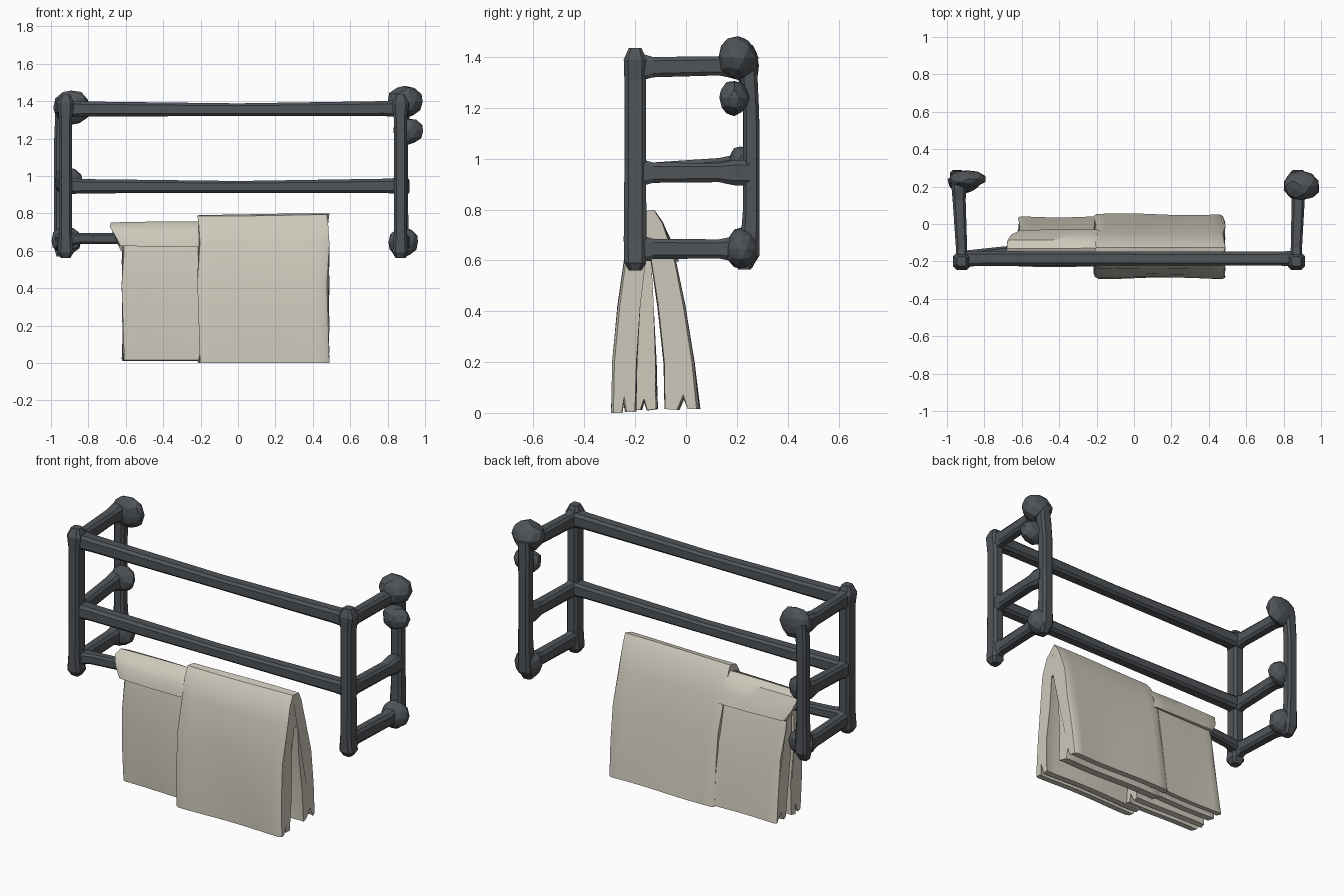
import bpy, bmesh, math, random
from mathutils import Vector

random.seed(4)


def material(name, rgb):
    m = bpy.data.materials.new(name)
    m.diffuse_color = (*rgb, 1)
    return m


metal = material("dark slate metal", (0.080, 0.089, 0.098))
cloth = material("cream cloth", (0.62, 0.585, 0.50))


def finish(name, bm, mat, angle=None):
    bmesh.ops.recalc_face_normals(bm, faces=bm.faces[:])
    me = bpy.data.meshes.new(name)
    bm.to_mesh(me)
    bm.free()
    me.materials.append(mat)
    ob = bpy.data.objects.new(name, me)
    bpy.context.collection.objects.link(ob)
    if angle:
        bpy.ops.object.select_all(action='DESELECT')
        ob.select_set(True)
        bpy.context.view_layer.objects.active = ob
        bpy.ops.object.shade_smooth_by_angle(angle=math.radians(angle))
    return ob


def loft(name, rings, mat, angle=None):
    bm = bmesh.new()
    vr = [[bm.verts.new(p) for p in r] for r in rings]
    n = len(vr[0])
    for a, b in zip(vr, vr[1:]):
        for i in range(n):
            j = (i + 1) % n
            bm.faces.new((a[i], a[j], b[j], b[i]))
    bm.faces.new(vr[0][::-1])
    bm.faces.new(vr[-1])
    return finish(name, bm, mat, angle)


def beam(name, stations):
    """Chamfered bar through (position, width, height) stations."""
    pts = [Vector(s[0]) for s in stations]
    d = pts[-1] - pts[0]
    k = max(range(3), key=lambda i: abs(d[i]))
    X, Y, Z = Vector((1, 0, 0)), Vector((0, 1, 0)), Vector((0, 0, 1))
    u, v = [(Y, Z), (X, Z), (X, Y)][k]
    c = 0.62
    shape = [(1, c), (c, 1), (-c, 1), (-1, c), (-1, -c), (-c, -1), (c, -1), (1, -c)]
    rings = [[p + u * a * w / 2 + v * b * h / 2 for a, b in shape]
             for p, (_, w, h) in zip(pts, stations)]
    return loft(name, rings, metal)


def knob(name, centre, radii):
    bm = bmesh.new()
    bmesh.ops.create_icosphere(bm, subdivisions=2, radius=1)
    for vt in bm.verts:
        s = random.uniform(0.93, 1.05)
        vt.co = Vector([c + r * q * s for c, r, q in zip(centre, radii, vt.co)])
    return finish(name, bm, metal)


FY = -0.2
LX, RX = -0.922, 0.868

# front posts with slightly swollen caps
for side, x in (("left", LX), ("right", RX)):
    beam(side + "_front_post", [
        ((x, FY, 0.56), 0.05, 0.05), ((x, FY, 0.59), 0.085, 0.085),
        ((x, FY, 0.68), 0.07, 0.09), ((x, FY, 0.95), 0.07, 0.085),
        ((x, FY, 1.31), 0.07, 0.085), ((x, FY, 1.39), 0.09, 0.09),
        ((x, FY, 1.435), 0.05, 0.05)])

# long top and middle rails
for nm, z, h in (("top_rail", 1.358, 0.08), ("middle_rail", 0.945, 0.076)):
    y = -0.185
    beam(nm, [((LX, y, z), 0.085, h + 0.01), ((LX + 0.1, y, z), 0.08, h),
              ((0, y, z - 0.004), 0.075, h - 0.012),
              ((RX - 0.09, y, z + 0.002), 0.075, h),
              ((RX, y, z + 0.002), 0.085, h + 0.01)])

# short lower rail that ends inside the towel
beam("lower_rail", [((LX, -0.185, 0.66), 0.08, 0.075), ((-0.84, -0.165, 0.665), 0.06, 0.06),
                    ((-0.55, -0.13, 0.665), 0.05, 0.06)])

# side arms
for side, x, x2 in (("left", LX, -0.935), ("right", RX, 0.878)):
    for nm, z, rise in (("top", 1.36, 0.005), ("middle", 0.945, 0.02 if side == "left" else 0.0),
                        ("bottom", 0.645, 0.0)):
        beam(f"{side}_{nm}_arm", [
            ((x, FY, z), 0.06, 0.12), ((x, -0.13, z), 0.06, 0.08),
            ((x2, 0.13, z + rise), 0.07, 0.075), ((x2, 0.19, z + rise), 0.08, 0.1),
            ((x2, 0.25, z + rise), 0.07, 0.1)])

# back posts
beam("left_back_post", [((-0.945, 0.235, 0.57), 0.05, 0.05), ((-0.945, 0.25, 0.62), 0.08, 0.075),
                        ((-0.95, 0.255, 0.8), 0.065, 0.06), ((-0.95, 0.255, 1.2), 0.065, 0.06),
                        ((-0.94, 0.25, 1.38), 0.07, 0.06)])
beam("right_back_post", [((0.875, 0.23, 0.565), 0.05, 0.05), ((0.875, 0.25, 0.62), 0.08, 0.08),
                         ((0.875, 0.257, 0.8), 0.07, 0.066), ((0.875, 0.257, 1.18), 0.07, 0.062),
                         ((0.88, 0.25, 1.29), 0.075, 0.065), ((0.885, 0.245, 1.38), 0.07, 0.065)])

# lumpy wall knobs
knob("left_top_knob", (-0.892, 0.24, 1.365), (0.1, 0.05, 0.095))
knob("left_middle_knob", (-0.905, 0.215, 0.975), (0.075, 0.05, 0.075))
knob("left_bottom_knob", (-0.915, 0.22, 0.655), (0.082, 0.06, 0.08))
knob("right_top_knob", (0.893, 0.205, 1.397), (0.095, 0.08, 0.085))
knob("right_upper_knob", (0.908, 0.19, 1.24), (0.083, 0.06, 0.07))
knob("right_bottom_knob", (0.885, 0.22, 0.645), (0.085, 0.065, 0.08))


def towel(name, x0, x1, prof, steps=14, skew=0.0):
    """Draped profile (y, z) run along x, with soft ripples and pinched ends."""
    xs = [x0] + [x0 + 0.015 + (x1 - x0 - 0.03) * i / steps for i in range(steps + 1)] + [x1]
    my = sum(p[0] for p in prof) / len(prof)
    rings = []
    for k, x in enumerate(xs):
        t = (x - x0) / (x1 - x0)
        pin = 0.94 if k in (0, len(xs) - 1) else 1.0
        ring = []
        for i, (y, z) in enumerate(prof):
            rip = 0.005 * math.sin(9 * x + 4 * z + (2 if y > my else 0)) * (1 - z / 0.9)
            dx = 0.0
            if k < 2 or k > len(xs) - 3:
                dx = 0.008 * math.sin(i * 2.1 + 1)
            ring.append((x + dx + skew * (1 - t) * (0.75 - z),
                         my + (y - my) * pin + rip,
                         max(0.0, z + 0.004 * math.sin(5 * x + i) * (1 if z > 0.03 else 0))))
        rings.append(ring)
    return loft(name, rings, cloth, 38)


# wide folded half, front leg over the rail to back leg, notched hems
towel("towel_wide_fold", -0.21, 0.482, [
    (-0.29, 0.0), (-0.287, 0.2), (-0.268, 0.42), (-0.238, 0.64), (-0.205, 0.74), (-0.165, 0.79),
    (-0.125, 0.795), (-0.09, 0.745), (-0.045, 0.62), (-0.005, 0.42), (0.03, 0.2), (0.052, 0.015),
    (0.015, 0.015), (-0.005, 0.07), (-0.03, 0.012), (-0.08, 0.015),
    (-0.085, 0.2), (-0.11, 0.42), (-0.138, 0.6), (-0.16, 0.6), (-0.182, 0.42), (-0.195, 0.2),
    (-0.2, 0.005), (-0.235, 0.003), (-0.245, 0.06), (-0.255, 0.0)])

# narrow half, tucked inside the wide one
towel("towel_narrow_fold", -0.615, -0.12, [
    (-0.218, 0.015), (-0.222, 0.2), (-0.212, 0.42), (-0.2, 0.6), (-0.18, 0.7), (-0.145, 0.74),
    (-0.105, 0.735), (-0.075, 0.67), (-0.045, 0.55), (-0.01, 0.38), (0.018, 0.2), (0.04, 0.02),
    (0.01, 0.02), (-0.01, 0.07), (-0.03, 0.02), (-0.07, 0.02),
    (-0.08, 0.2), (-0.1, 0.42), (-0.125, 0.6), (-0.14, 0.6), (-0.13, 0.42), (-0.12, 0.2),
    (-0.115, 0.015), (-0.15, 0.01), (-0.165, 0.06), (-0.18, 0.012)])

# loose flap over the narrow half
towel("towel_flap", -0.685, -0.19, [
    (-0.228, 0.625), (-0.215, 0.69), (-0.18, 0.735), (-0.13, 0.753), (-0.085, 0.73), (-0.05, 0.66),
    (-0.03, 0.6), (-0.045, 0.6), (-0.085, 0.69), (-0.13, 0.72), (-0.175, 0.705), (-0.2, 0.625)],
    steps=8, skew=0.4)
